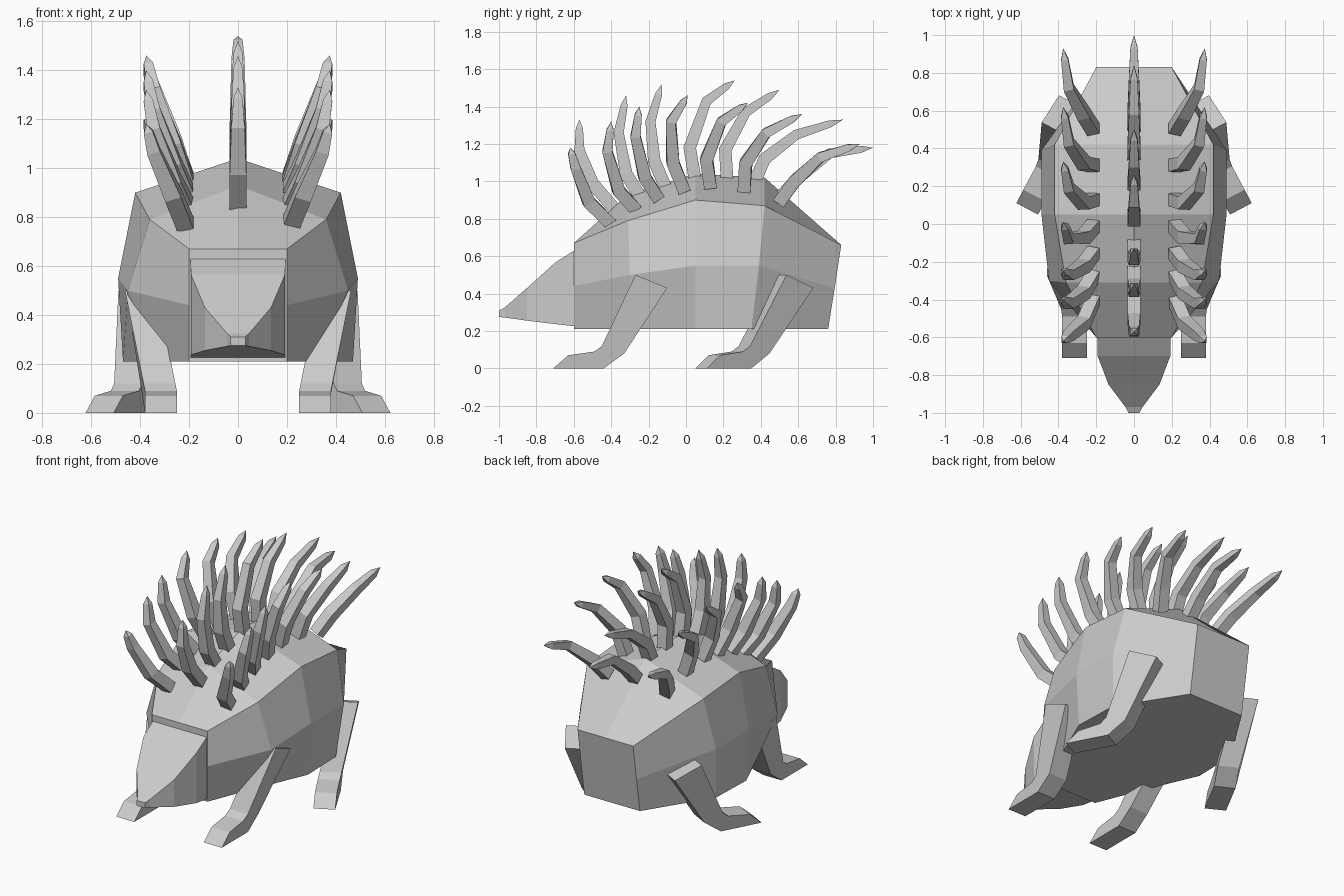
import bpy, bmesh, math
from mathutils import Vector, Matrix

if "Cube" in bpy.data.objects:
    bpy.data.objects.remove(bpy.data.objects["Cube"])


def finish(name, bm):
    bmesh.ops.recalc_face_normals(bm, faces=bm.faces)
    mesh = bpy.data.meshes.new(name)
    bm.to_mesh(mesh)
    bm.free()
    ob = bpy.data.objects.new(name, mesh)
    bpy.context.collection.objects.link(ob)
    return ob


def loft(name, rings, tip=None):
    """Skin equal-length closed rings; cap the ends or close on a point."""
    bm = bmesh.new()
    vr = [[bm.verts.new(p) for p in r] for r in rings]
    n = len(vr[0])
    for a, b in zip(vr, vr[1:]):
        for i in range(n):
            j = (i + 1) % n
            bm.faces.new((a[i], a[j], b[j], b[i]))
    bm.faces.new(vr[0])
    if tip is None:
        bm.faces.new(vr[-1])
    else:
        t = bm.verts.new(tip)
        for i in range(n):
            bm.faces.new((vr[-1][i], vr[-1][(i + 1) % n], t))
    return finish(name, bm)


# Body: bottom corner, flank, shoulder (x, y, z) and ridge (y, z) per station
stations = [
    ((.20, -.60, .21), (.20, -.60, .44), (.20, -.60, .67), (-.60, .67)),
    ((.32, -.30, .21), (.45, -.30, .50), (.36, -.31, .79), (-.31, .93)),
    ((.47, .05, .21), (.49, .05, .55), (.42, .05, .90), (.05, 1.04)),
    ((.46, .35, .21), (.49, .39, .55), (.42, .42, .87), (.42, 1.02)),
    ((.20, .76, .21), (.20, .795, .43), (.20, .83, .66), (.83, .66)),
]
rings = []
for b, m, s, (ty, tz) in stations:
    right = [b, m, s]
    rings.append(right + [(0, ty, tz)] + [(-x, y, z) for x, y, z in reversed(right)])
loft("body", rings)

# Snout: y, half width, bottom z, top z
snout = [(-.59, .195, .225, .635), (-.70, .192, .237, .565), (-.85, .135, .255, .43),
         (-.97, .045, .272, .325), (-1.0, .03, .275, .31)]
loft("snout", [[(-w, y, lo), (w, y, lo), (w, y, hi), (-w, y, hi)] for y, w, lo, hi in snout])

# Legs: one side profile, leaning outward with height; hind pair splayed
leg = [(.13, .50), (.30, .43), (.07, .08), (-.04, 0), (-.31, 0),
       (-.23, .07), (-.09, .09), (-.05, .12)]
for name, loc, splay in (("front_leg", (.315, -.40, 0), 0), ("hind_leg", (.42, .354, 0), 28)):
    M = Matrix.Translation(loc) @ Matrix.Rotation(math.radians(splay), 4, 'Z')
    for side, sx in (("right", 1), ("left", -1)):
        rings = []
        for dx in (-.065, .065):
            pts = [M @ Vector((dx + max(0, z - .09) * .2, y, z)) for y, z in leg]
            rings.append([(sx * p.x, p.y, p.z) for p in pts])
        loft(f"{name}_{side}", rings)


def spine(name, path):
    """Square tapering quill along four points, with a short sharp tip."""
    p = [Vector(q) for q in path]
    tip = p.pop()
    p.append(p[-1].lerp(tip, .72))
    pts = p + [tip]
    rings = []
    for i, h in enumerate((.034, .034, .027, .019)):
        t = (pts[i + 1] - pts[i]).normalized()
        if i:
            t = (t + (pts[i] - pts[i - 1]).normalized()).normalized()
        u = Vector((1, 0, 0))
        u = (u - t * u.dot(t)).normalized()
        v = t.cross(u)
        rings.append([p[i] + (u * a + v * b) * h
                      for a, b in ((-1, -1), (1, -1), (1, 1), (-1, 1))])
    loft(name, rings, tip)


# Quill rows, (y, z) from root to tip
centre = [
    ((-.38, .85), (-.50, .99), (-.57, 1.17), (-.57, 1.33)),
    ((-.24, .91), (-.32, 1.04), (-.36, 1.26), (-.32, 1.46)),
    ((-.11, .97), (-.17, 1.11), (-.19, 1.32), (-.13, 1.52)),
    ((.05, 1.0), (.02, 1.18), (.11, 1.43), (.26, 1.54)),
    ((.22, 1.0), (.21, 1.17), (.32, 1.37), (.50, 1.49)),
    ((.36, .98), (.42, 1.12), (.59, 1.25), (.84, 1.33)),
    ((.49, .90), (.60, 1.02), (.77, 1.15), (1.0, 1.18)),
]
flank = [
    ((-.40, .77), (-.52, .89), (-.59, 1.07), (-.62, 1.18)),
    ((-.27, .85), (-.36, .95), (-.42, 1.16), (-.40, 1.32)),
    ((-.15, .91), (-.22, 1.02), (-.27, 1.24), (-.25, 1.40)),
    ((-.01, .95), (-.07, 1.10), (-.08, 1.32), (.01, 1.46)),
    ((.13, .97), (.11, 1.12), (.19, 1.32), (.33, 1.42)),
    ((.31, .95), (.32, 1.10), (.43, 1.26), (.62, 1.36)),
    ((.50, .89), (.58, 1.00), (.72, 1.13), (.93, 1.20)),
]
for i, path in enumerate(centre):
    spine(f"centre_spine_{i + 1}", [(0, y, z) for y, z in path])
for side, sx in (("right", 1), ("left", -1)):
    for i, path in enumerate(flank):
        spine(f"{side}_spine_{i + 1}",
              [(sx * x, y, z) for x, (y, z) in zip((.215, .265, .345, .375), path)])
